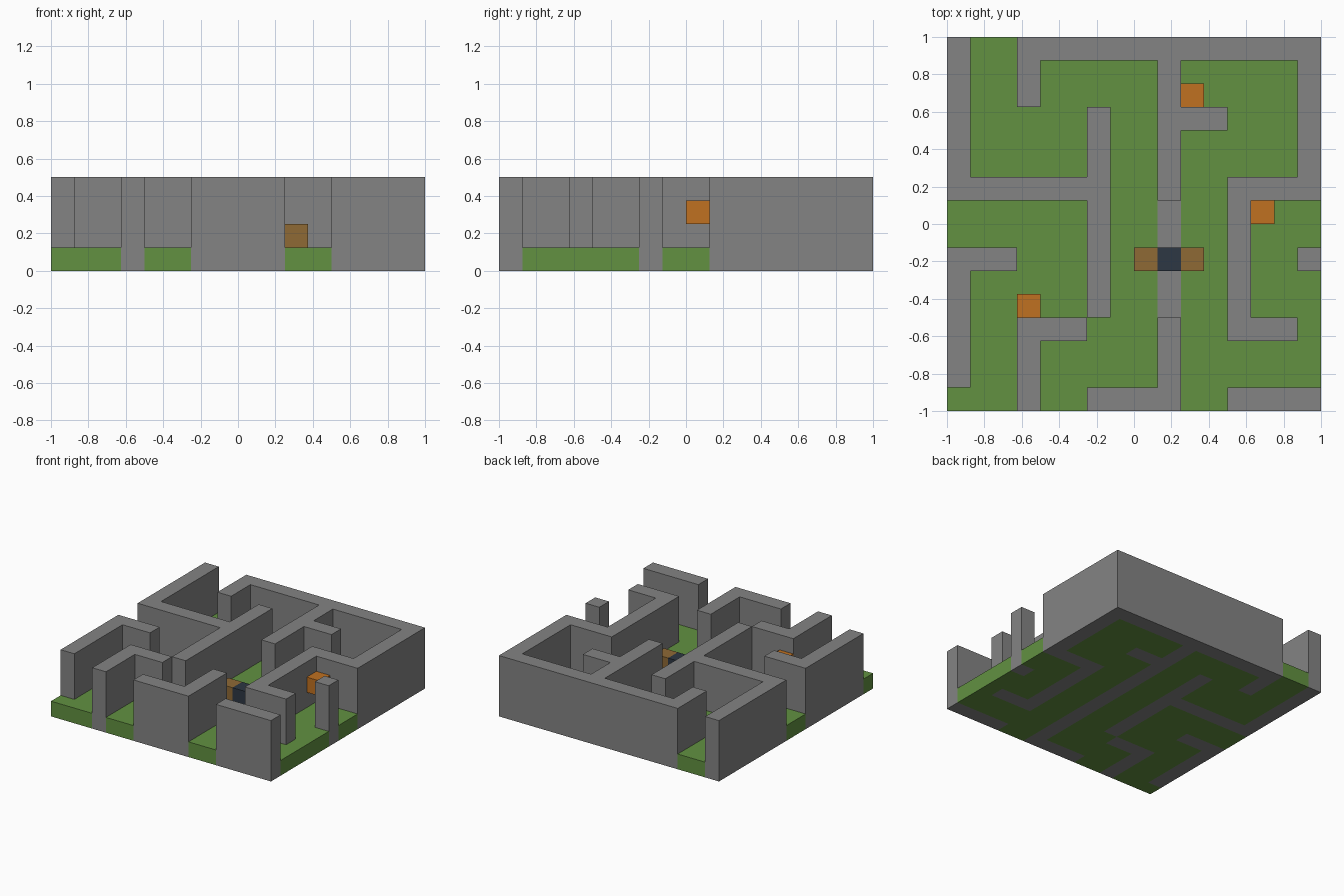
import bpy, bmesh

cube = bpy.data.objects.get("Cube")
if cube:
    bpy.data.objects.remove(cube, do_unlink=True)

N = 16            # blocks per side
S = 2 / N         # block size


def material(name, rgb):
    m = bpy.data.materials.new(name)
    m.use_nodes = True
    m.diffuse_color = (*rgb, 1)
    m.node_tree.nodes["Principled BSDF"].inputs["Base Color"].default_value = (*rgb, 1)
    return m


stone = material("stone_grey", (0.23, 0.23, 0.23))
grass = material("grass_green", (0.122, 0.283, 0.053))
wood = material("wood_brown", (0.275, 0.144, 0.036))
flame = material("torch_orange", (0.527, 0.165, 0.015))
iron = material("dark_navy", (0.026, 0.038, 0.056))


def cells(*rects):
    """Blocks covered by inclusive rectangles (column, row, column, row)."""
    return {(c, r) for a, b, d, e in rects
            for c in range(a, d + 1) for r in range(b, e + 1)}


def build(name, plan, low, high, mat):
    """Raise a plan of blocks between two levels, without inner faces."""
    bm = bmesh.new()

    def face(*points):
        bm.faces.new([bm.verts.new((x * S - 1, y * S - 1, z * S)) for x, y, z in points])

    for c, r in plan:
        ring = [(c, r), (c + 1, r), (c + 1, r + 1), (c, r + 1)]
        face(*[(x, y, high) for x, y in ring])
        face(*[(x, y, low) for x, y in reversed(ring)])
        sides = [(c, r - 1), (c + 1, r), (c, r + 1), (c - 1, r)]
        for k, neighbour in enumerate(sides):
            if neighbour not in plan:
                p, q = ring[k], ring[(k + 1) % 4]
                face((*p, low), (*q, low), (*q, high), (*p, high))
    bmesh.ops.remove_doubles(bm, verts=bm.verts, dist=S / 100)
    mesh = bpy.data.meshes.new(name)
    bm.to_mesh(mesh)
    bm.free()
    mesh.materials.append(mat)
    bpy.context.collection.objects.link(bpy.data.objects.new(name, mesh))


# Maze walls, each a connected run of blocks
walls = {
    "back_left_wall": cells((3, 15, 15, 15), (3, 13, 3, 15), (9, 9, 9, 15), (9, 12, 11, 12),
                            (15, 9, 15, 15), (12, 9, 15, 9), (12, 3, 12, 9), (12, 3, 14, 3)),
    "back_right_wall": cells((0, 9, 0, 15), (0, 9, 6, 9), (6, 4, 6, 12)),
    "front_right_wall": cells((0, 1, 0, 6), (0, 6, 2, 6)),
    "front_hook_wall": cells((3, 0, 3, 3), (3, 3, 5, 3)),
    "front_middle_wall": cells((6, 0, 9, 0), (9, 0, 9, 3)),
    "front_left_wall": cells((12, 0, 15, 0)),
    "left_pillar": cells((15, 6, 15, 6)),
}
for name, plan in walls.items():
    build(name, plan, 0, 4, stone)

# Stone path through the middle doorway
path = cells((9, 4, 9, 8))
build("stone_path", path, 0, 1, stone)

# Grass fills all the ground that is left
ground = cells((0, 0, N - 1, N - 1)) - path - set().union(*walls.values())
build("grass_floor", ground, 0, 1, grass)

# Middle furniture: a dark block between two wooden ones
build("centre_block", {(9, 6)}, 1, 2, iron)
for side, column in (("right", 8), ("left", 10)):
    build(side + "_wood_block", {(column, 6)}, 1, 2, wood)

# Torches mounted on the walls
for side, cell in (("back", (10, 13)), ("left", (13, 8)), ("right", (3, 4))):
    build(side + "_torch", {cell}, 2, 3, flame)
